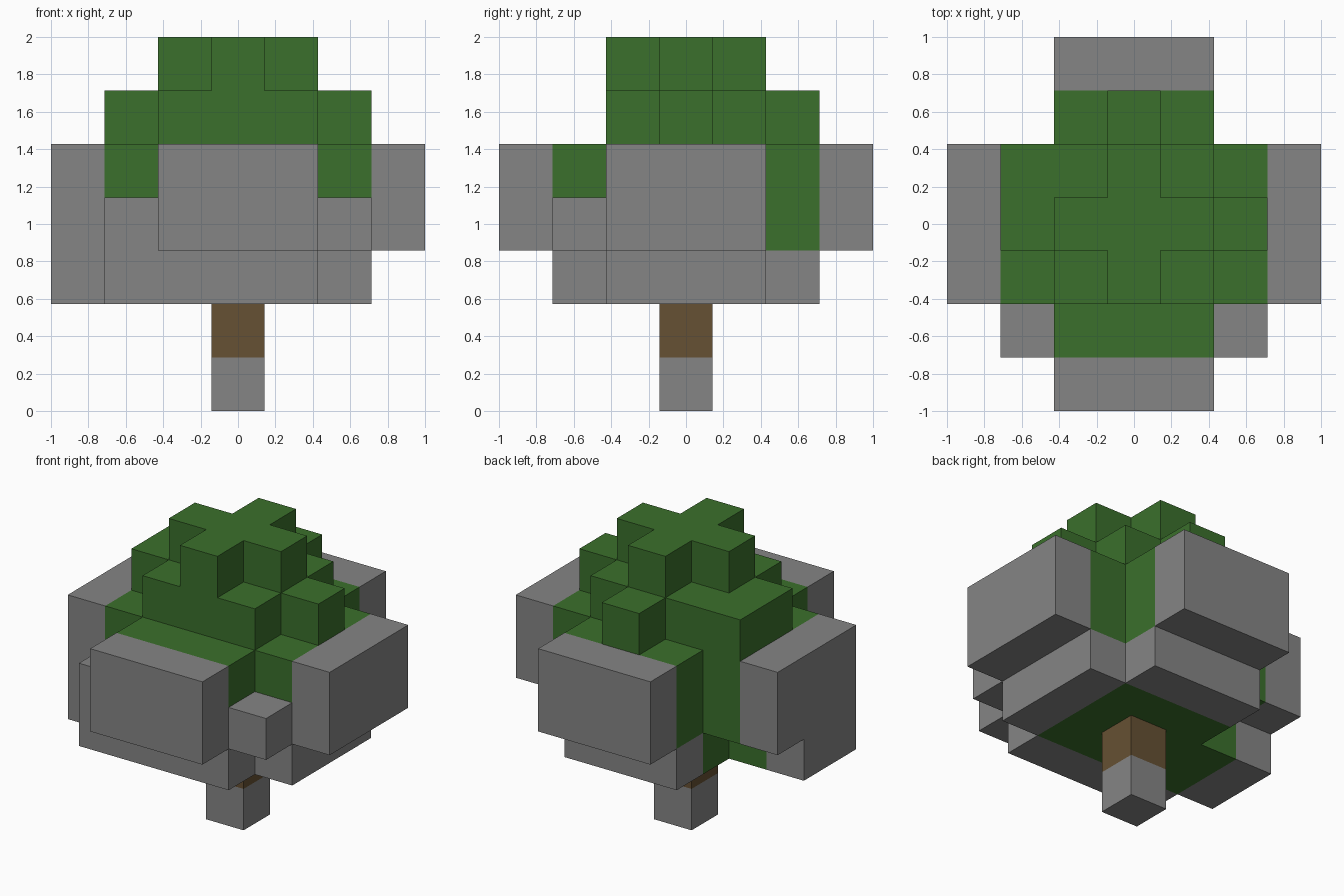
import bpy
import bmesh
from mathutils import Vector

UNIT = 2 / 7  # edge of one block

if "Cube" in bpy.data.objects:
    bpy.data.objects.remove(bpy.data.objects["Cube"], do_unlink=True)


def make_material(name, rgb):
    mat = bpy.data.materials.new(name)
    mat.use_nodes = True
    color = (*rgb, 1.0)
    mat.diffuse_color = color
    bsdf = mat.node_tree.nodes["Principled BSDF"]
    bsdf.inputs["Base Color"].default_value = color
    bsdf.inputs["Roughness"].default_value = 0.9
    return mat


gray = make_material("stone gray", (0.235, 0.235, 0.235))
green = make_material("leaf green", (0.043, 0.160, 0.025))
brown = make_material("bark brown", (0.133, 0.082, 0.033))


def box(xs, ys, z):
    """All block cells in inclusive x and y ranges of one layer."""
    return {(x, y, z) for x in range(xs[0], xs[1] + 1)
            for y in range(ys[0], ys[1] + 1)}


def cross(reach, half, z):
    return box((-reach, reach), (-half, half), z) | box((-half, half), (-reach, reach), z)


# Trunk: one column, pale foot and brown upper block
trunk = {(0, 0, 0), (0, 0, 1)}

# Canopy skirt, with a step on the left end of the layer
skirt = (box((-1, 1), (-2, 2), 2) | box((2, 2), (-1, 1), 2)
         | box((-2, -2), (-2, 0), 2) | box((-3, -3), (-1, 0), 2))

# Wide canopy: two cross layers and two front corner blocks
canopy = cross(3, 1, 3) | cross(3, 1, 4) | {(-2, -2, 3), (2, -2, 3)}

# Upper canopy and crown
upper = box((-1, 1), (-1, 1), 5) | {(2, 0, 5), (0, 2, 5), (-2, 0, 5), (-2, 1, 5)}
crown = cross(1, 0, 6)

solid = trunk | skirt | canopy | upper | crown


def color_slot(cell):
    """Outermost blocks are gray, the rest leaf or bark."""
    x, y, z = cell
    if z < 2:
        return 0 if z == 0 else 2
    tip = max(abs(x), abs(y)) == 3
    corner = abs(x) == 2 and y == -2
    rim = z == 2 and (x == 2 or abs(y) == 2)
    return 0 if tip or corner or rim else 1


def build_blocks(name, cells):
    """Outer shell of the cells, with flat areas merged by colour."""
    bm = bmesh.new()
    for cell in sorted(cells):
        centre = Vector(cell) + Vector((0, 0, 0.5))
        for axis in range(3):
            for sign in (-1, 1):
                n = Vector((0, 0, 0))
                n[axis] = sign
                if tuple(c + int(d) for c, d in zip(cell, n)) in solid:
                    continue
                u = Vector((0, 0, 0))
                u[(axis + 1) % 3] = 0.5
                v = n.cross(u)
                mid = centre + n * 0.5
                corners = (mid - u - v, mid + u - v, mid + u + v, mid - u + v)
                face = bm.faces.new([bm.verts.new(p * UNIT) for p in corners])
                face.material_index = color_slot(cell)
    bmesh.ops.remove_doubles(bm, verts=bm.verts[:], dist=0.001)
    bmesh.ops.dissolve_limit(bm, angle_limit=0.01, verts=bm.verts[:],
                             edges=bm.edges[:], delimit={'MATERIAL'})
    mesh = bpy.data.meshes.new(name)
    bm.to_mesh(mesh)
    bm.free()
    for mat in (gray, green, brown):
        mesh.materials.append(mat)
    obj = bpy.data.objects.new(name, mesh)
    bpy.context.scene.collection.objects.link(obj)
    return obj


for part, cells in (("trunk", trunk), ("canopy_skirt", skirt), ("wide_canopy", canopy),
                    ("upper_canopy", upper), ("crown", crown)):
    build_blocks(part, cells)
